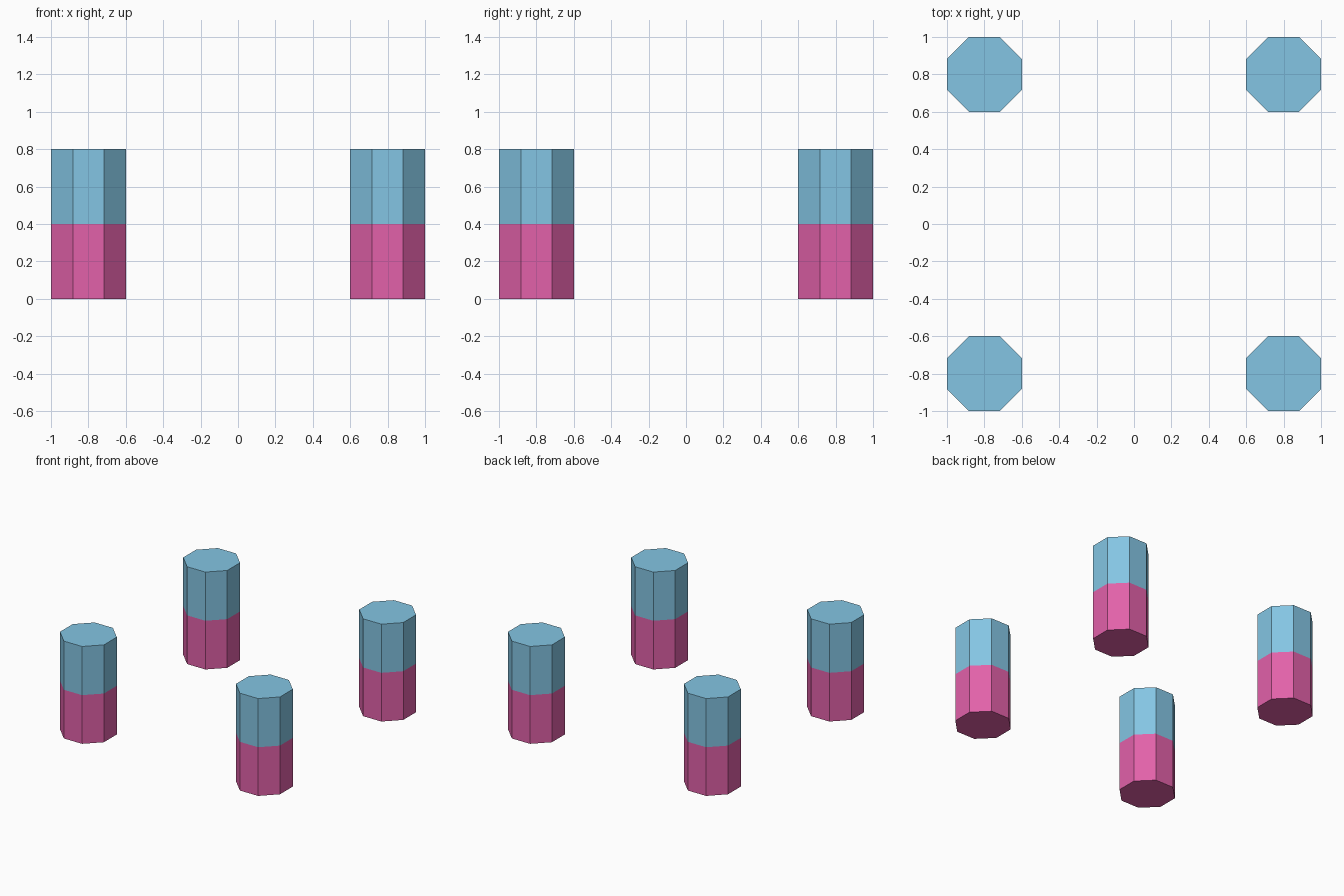
import bpy
from math import cos, pi

if "Cube" in bpy.data.objects:
    bpy.data.objects.remove(bpy.data.objects["Cube"])

APOTHEM = 0.2      # centre to flat side of the octagon
HEIGHT = 0.4       # height of each coloured half
OFFSET = 0.8       # distance of each post from the centre lines


def material(name, colour):
    mat = bpy.data.materials.new(name)
    mat.diffuse_color = colour
    mat.use_nodes = True
    mat.node_tree.nodes["Principled BSDF"].inputs["Base Color"].default_value = mat.diffuse_color
    return mat


def octagon_segment(name, x, y, bottom, mat):
    bpy.ops.mesh.primitive_cylinder_add(
        vertices=8, radius=APOTHEM / cos(pi / 8), depth=HEIGHT,
        location=(x, y, bottom + HEIGHT / 2), rotation=(0, 0, pi / 8))
    obj = bpy.context.object
    obj.name = name
    obj.data.materials.append(mat)


pink = material("pink", (0.76, 0.12, 0.40, 1))
blue = material("blue", (0.23, 0.56, 0.77, 1))

# Four posts, each a pink lower half and a blue upper half
for side, x in (("left", -OFFSET), ("right", OFFSET)):
    for end, y in (("front", -OFFSET), ("back", OFFSET)):
        octagon_segment(f"{end}_{side}_post_base", x, y, 0, pink)
        octagon_segment(f"{end}_{side}_post_top", x, y, HEIGHT, blue)
